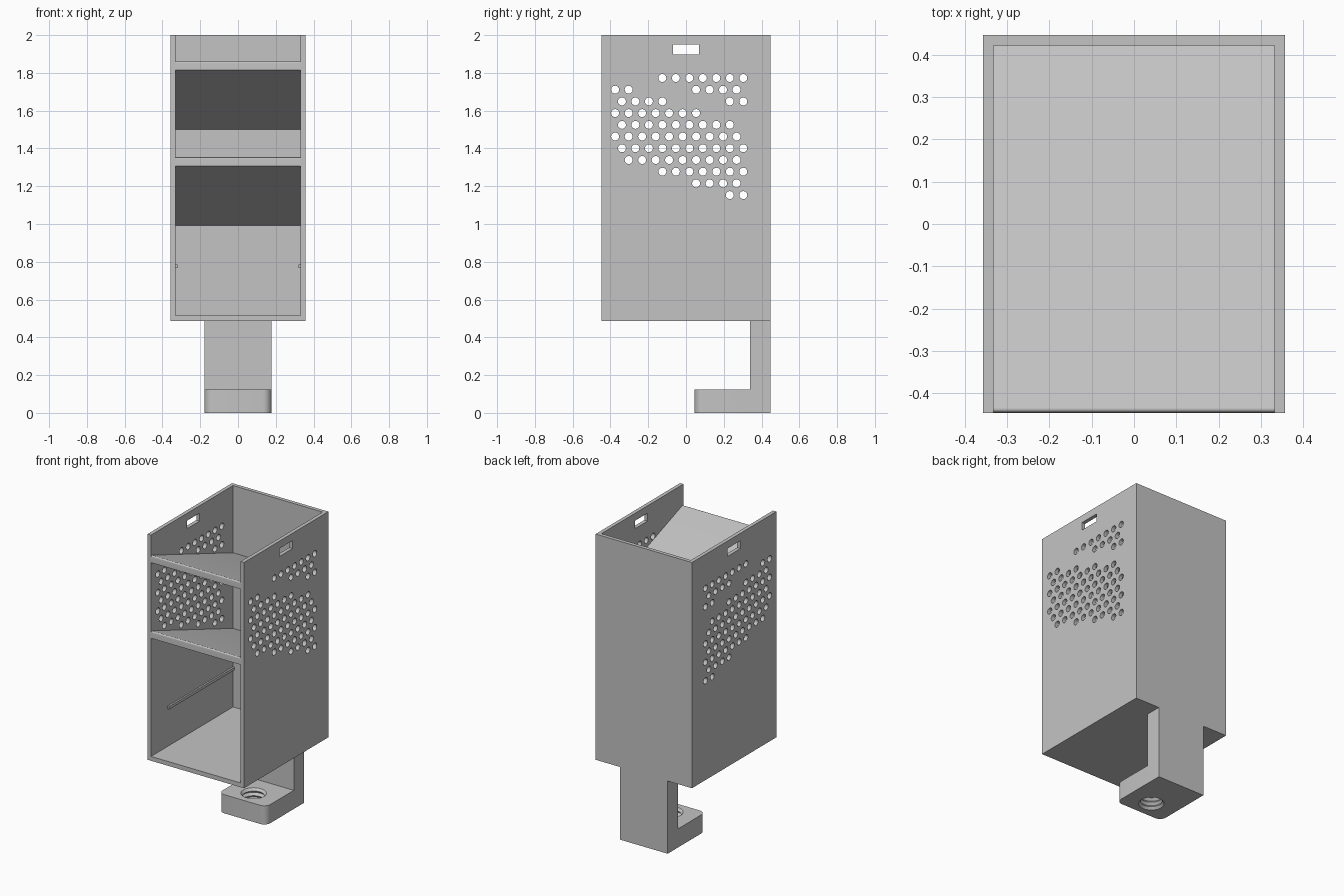
import bpy, bmesh, math
from mathutils import Matrix, Vector

cube = bpy.data.objects.get("Cube")
if cube:
    bpy.data.objects.remove(cube, do_unlink=True)

grey = bpy.data.materials.new("plain grey")
grey.use_nodes = True
colour = (0.55, 0.55, 0.55, 1)
grey.diffuse_color = colour
grey.node_tree.nodes["Principled BSDF"].inputs["Base Color"].default_value = colour

W, D, WALL = 0.357, 0.447, 0.025      # half width, half depth, wall thickness
BASE, TOP = 0.487, 2.0
IN_X, IN_Y = W - WALL, D - WALL
FLOOR = BASE + 0.029


def finish(name, bm):
    bmesh.ops.recalc_face_normals(bm, faces=bm.faces)
    mesh = bpy.data.meshes.new(name)
    bm.to_mesh(mesh)
    bm.free()
    mesh.materials.append(grey)
    ob = bpy.data.objects.new(name, mesh)
    bpy.context.collection.objects.link(ob)
    return ob


def add_box(bm, x, y, z):
    size = [b - a for a, b in (x, y, z)]
    mid = [(a + b) / 2 for a, b in (x, y, z)]
    bmesh.ops.create_cube(bm, size=1, matrix=Matrix.Translation(mid) @ Matrix.Diagonal((*size, 1)))


def box(name, x, y, z):
    bm = bmesh.new()
    add_box(bm, x, y, z)
    return finish(name, bm)


def extrude_x(name, profile, half, round_edge, radius):
    """Extrude a (y, z) profile across x and round the edges chosen by a rule."""
    bm = bmesh.new()
    face = bm.faces.new([bm.verts.new((-half, y, z)) for y, z in profile])
    out = bmesh.ops.extrude_face_region(bm, geom=[face])
    verts = [v for v in out["geom"] if isinstance(v, bmesh.types.BMVert)]
    bmesh.ops.translate(bm, verts=verts, vec=(2 * half, 0, 0))
    edges = [e for e in bm.edges if round_edge(*e.verts)]
    bmesh.ops.bevel(bm, geom=edges, offset=radius, segments=8, profile=0.5, affect="EDGES")
    return finish(name, bm)


def select_only(ob):
    bpy.ops.object.select_all(action="DESELECT")
    ob.select_set(True)
    bpy.context.view_layer.objects.active = ob


def cut(ob, cutter):
    cutter.hide_render = True
    mod = ob.modifiers.new("cut", "BOOLEAN")
    mod.operation, mod.solver, mod.object = "DIFFERENCE", "EXACT", cutter
    select_only(ob)
    bpy.ops.object.modifier_apply(modifier=mod.name)
    bpy.data.objects.remove(cutter, do_unlink=True)


def smooth(ob):
    select_only(ob)
    bpy.ops.object.shade_smooth_by_angle(angle=math.radians(30))


# Casing, open at the front and the top
casing = box("casing", (-W, W), (-D, D), (BASE, TOP))
cut(casing, box("cavity_cutter", (-IN_X, IN_X), (-D - 0.2, IN_Y), (FLOOR, TOP + 0.2)))

# Vent holes and grip slots through both side walls
PITCH, ROW, FIRST_Y, FIRST_Z = 0.0357, 0.062, -0.375, 1.773
# each row from the top: (first column, last column) in half pitches
vent_rows = [[(7, 19)], [(0, 2), (12, 18)], [(1, 7), (17, 19)], [(0, 12)], [(1, 17)],
             [(0, 18)], [(1, 19)], [(2, 18)], [(7, 19)], [(12, 18)], [(17, 19)]]
bm = bmesh.new()
turn = Matrix.Rotation(math.pi / 2, 4, "Y")
for row, spans in enumerate(vent_rows):
    for start, end in spans:
        for col in range(start, end + 1, 2):
            centre = Vector((0, FIRST_Y + col * PITCH, FIRST_Z - row * ROW))
            bmesh.ops.create_cone(bm, cap_ends=True, segments=24, radius1=0.021, radius2=0.021,
                                  depth=1, matrix=Matrix.Translation(centre) @ turn)
add_box(bm, (-0.5, 0.5), (-0.068, 0.068), (1.897, 1.95))
cut(casing, finish("vent_cutter", bm))
smooth(casing)

# Two sloping shelves, high at the front, with a softened front edge
SLOPE, THICK, FRONT = 0.363, 0.05, -D + 0.002
for name, low in (("lower_shelf", 1.307), ("upper_shelf", 1.814)):
    drop = SLOPE * (IN_Y - FRONT)
    profile = [(FRONT, low), (IN_Y, low - drop), (IN_Y, low + THICK - drop), (FRONT, low + THICK)]
    shelf = extrude_x(name, profile, IN_X,
                      lambda a, b, z=low + THICK: min(a.co.z, b.co.z) > z - 0.001, 0.012)
    smooth(shelf)

# Slim guide rails on the inner side walls
for name, side in (("left_rail", 1), ("right_rail", -1)):
    xs = sorted((side * IN_X, side * (IN_X - 0.011)))
    box(name, xs, (-0.27, IN_Y), (0.766, 0.786))

# Mounting bracket: back leg and foot with rounded front corners
FOOT, FOOT_Y, LEG_Y = 0.125, 0.045, 0.338
profile = [(FOOT_Y, 0), (D, 0), (D, BASE), (LEG_Y, BASE), (LEG_Y, FOOT), (FOOT_Y, FOOT)]
bracket = extrude_x("mounting_bracket", profile, 0.177,
                    lambda a, b: abs(a.co.z - b.co.z) > 0.1 and max(a.co.y, b.co.y) < FOOT_Y + 0.01,
                    0.045)

# Ridged screw hole through the foot
bm = bmesh.new()
STEPS, SIDES, INNER, OUTER = 8, 40, 0.064, 0.078
rings = []
for i in range(-1, STEPS + 2):
    r = INNER if i % 2 else OUTER
    z = FOOT * i / STEPS
    rings.append([bm.verts.new((r * math.cos(t), 0.165 + r * math.sin(t), z))
                  for t in (2 * math.pi * k / SIDES for k in range(SIDES))])
for a, b in zip(rings, rings[1:]):
    for k in range(SIDES):
        n = (k + 1) % SIDES
        bm.faces.new((a[k], a[n], b[n], b[k]))
bm.faces.new(rings[0])
bm.faces.new(rings[-1])
cut(bracket, finish("screw_cutter", bm))
smooth(bracket)
